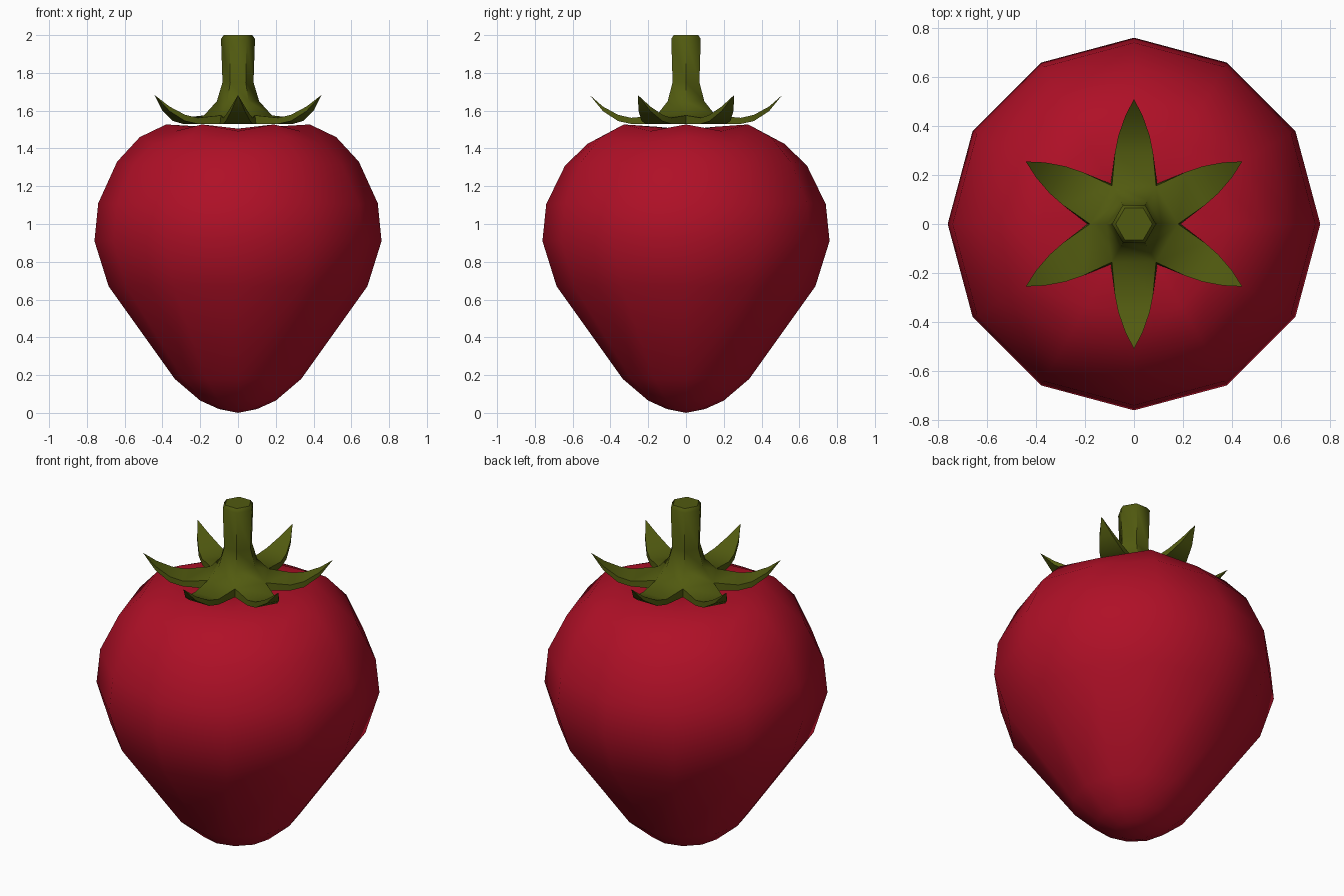
import bpy, bmesh, math
from math import sin, cos, pi

if "Cube" in bpy.data.objects:
    bpy.data.objects.remove(bpy.data.objects["Cube"])


def material(name, rgb):
    m = bpy.data.materials.new(name)
    m.diffuse_color = (*rgb, 1)
    m.use_nodes = True
    m.node_tree.nodes["Principled BSDF"].inputs["Base Color"].default_value = m.diffuse_color
    return m


def finish(bm, name, mat, angle):
    bmesh.ops.recalc_face_normals(bm, faces=bm.faces)
    me = bpy.data.meshes.new(name)
    bm.to_mesh(me)
    bm.free()
    ob = bpy.data.objects.new(name, me)
    bpy.context.collection.objects.link(ob)
    me.materials.append(mat)
    bpy.ops.object.select_all(action='DESELECT')
    ob.select_set(True)
    bpy.context.view_layer.objects.active = ob
    bpy.ops.object.shade_smooth_by_angle(angle=math.radians(angle))
    return ob


def bridge(bm, a, b):
    n = len(a)
    return [bm.faces.new((a[i], a[(i + 1) % n], b[(i + 1) % n], b[i])) for i in range(n)]


def fan(bm, ring, co):
    c = bm.verts.new(co)
    for i in range(len(ring)):
        bm.faces.new((ring[i], ring[(i + 1) % len(ring)], c))


red = material("berry red", (0.43, 0.005, 0.020))
green = material("leaf green", (0.083, 0.103, 0.005))

# Berry: 12-sided lathe; shoulders sink a little beneath each sepal
# (radius, height, sink under sepals)
profile = [(0.10, 0.02, 0), (0.20, 0.065, 0), (0.335, 0.18, 0), (0.685, 0.67, 0),
           (0.76, 0.91, 0), (0.74, 1.11, 0.005), (0.64, 1.33, 0.02),
           (0.52, 1.46, 0.035), (0.38, 1.527, 0.035), (0.18, 1.515, 0.01)]
bm = bmesh.new()
rings = [[bm.verts.new((r * cos(i * pi / 6), r * sin(i * pi / 6), z - s * (i % 2)))
          for i in range(12)] for r, z, s in profile]
for a, b in zip(rings, rings[1:]):
    bridge(bm, a, b)
fan(bm, rings[0], (0, 0, 0))
fan(bm, rings[-1], (0, 0, 1.50))
finish(bm, "berry", red, 60)

# Stem and calyx: hexagonal stem flaring into a collar
bm = bmesh.new()
stem = [(0.075, 2.0), (0.09, 1.98), (0.082, 1.75), (0.112, 1.65), (0.18, 1.575), (0.19, 1.53)]
rings = [[bm.verts.new((r * cos(i * pi / 3), r * sin(i * pi / 3), z)) for i in range(6)]
         for r, z in stem]
for a, b in zip(rings[:-2], rings[1:-1]):
    bridge(bm, a, b)
bm.faces.new(rings[0])
bm.faces.new(rings[-1])

# Sepals: one grown from each collar side
# (distance out, half width, top height, underside height)
stations = [(0.29, 0.078, 1.562, 1.53), (0.36, 0.064, 1.578, 1.545), (0.44, 0.036, 1.622, 1.598)]
top, low = rings[-2], rings[-1]
for k in range(6):
    j = (k + 1) % 6
    a = k * pi / 3 + pi / 6

    def place(r, w, z):
        return bm.verts.new((r * cos(a) - w * sin(a), r * sin(a) + w * cos(a), z))

    prev = [top[k], top[j], low[j], low[k]]
    for r, w, zt, zb in stations:
        cur = [place(r, -w, zt), place(r, w, zt), place(r, w, zb), place(r, -w, zb)]
        bridge(bm, prev, cur)
        prev = cur
    fan(bm, prev, (0.51 * cos(a), 0.51 * sin(a), 1.683))
finish(bm, "stem_and_calyx", green, 50)
